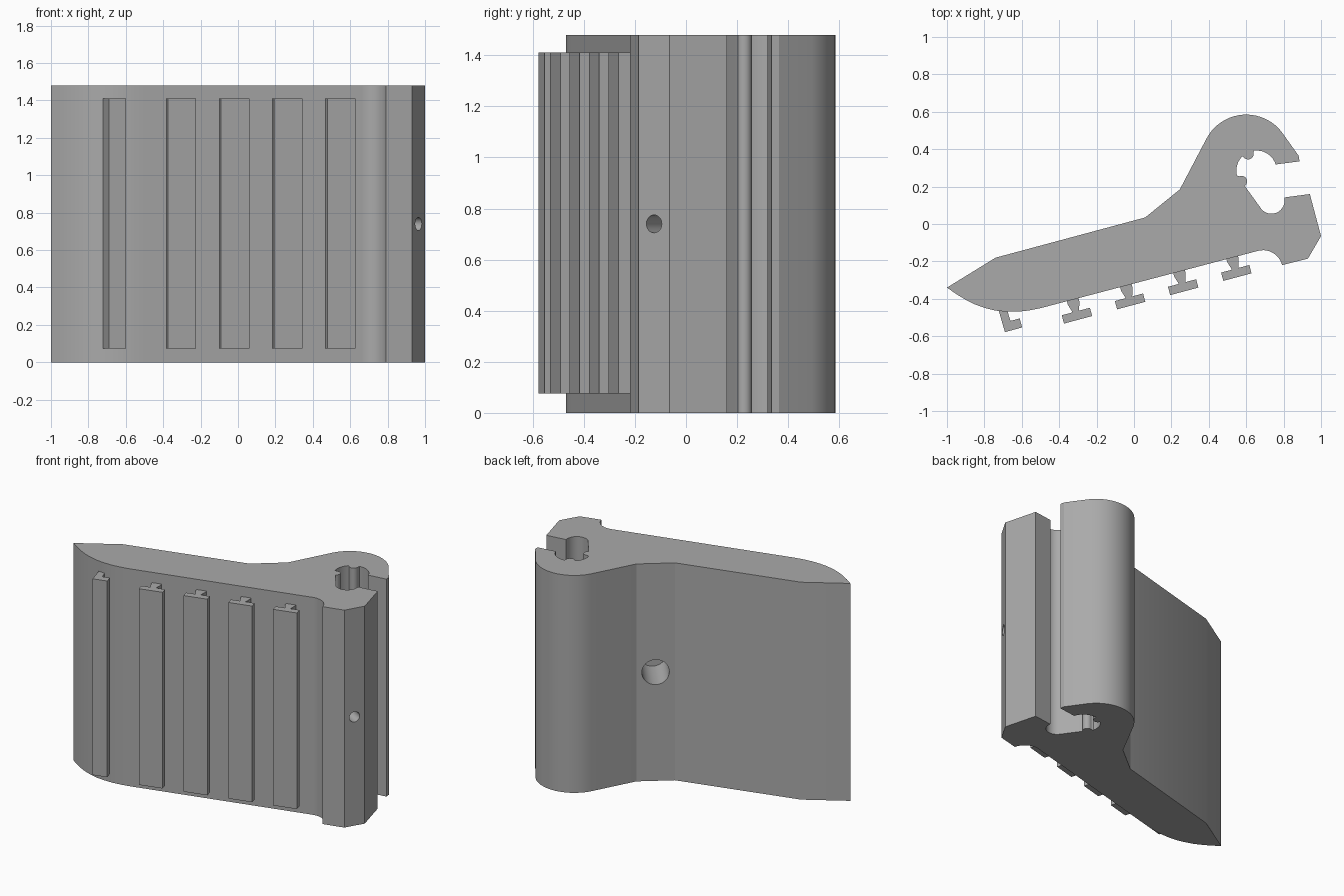
import bpy
import bmesh
from math import cos, sin, radians
from mathutils import Vector

cube = bpy.data.objects.get("Cube")
if cube:
    bpy.data.objects.remove(cube, do_unlink=True)

HEIGHT = 1.48
TILT = radians(15)

grey = bpy.data.materials.new("plain grey")
GREY = (0.4, 0.4, 0.4, 1)
grey.diffuse_color = GREY
grey.use_nodes = True
grey.node_tree.nodes["Principled BSDF"].inputs["Base Color"].default_value = GREY


def arc(cx, cy, r, start, end, n):
    angles = [radians(start + (end - start) * i / n) for i in range(n + 1)]
    return [(cx + r * cos(a), cy + r * sin(a)) for a in angles]


def extrude(name, outline, z0, z1):
    """Straight vertical extrusion of a counter-clockwise outline."""
    bm = bmesh.new()
    face = bm.faces.new([bm.verts.new((x, y, z0)) for x, y in outline])
    top = bmesh.ops.extrude_face_region(bm, geom=[face])["geom"]
    bmesh.ops.translate(bm, vec=(0, 0, z1 - z0),
                        verts=[v for v in top if isinstance(v, bmesh.types.BMVert)])
    bmesh.ops.recalc_face_normals(bm, faces=bm.faces)
    mesh = bpy.data.meshes.new(name)
    bm.to_mesh(mesh)
    bm.free()
    mesh.materials.append(grey)
    obj = bpy.data.objects.new(name, mesh)
    bpy.context.collection.objects.link(obj)
    return obj


def activate(obj):
    bpy.ops.object.select_all(action='DESELECT')
    obj.select_set(True)
    bpy.context.view_layer.objects.active = obj


def drill(obj, mouth, normal, radius, depth):
    """Blind round hole entering the surface against its normal."""
    axis = Vector(normal).normalized()
    over = 0.1
    centre = Vector(mouth) + axis * (over - depth) / 2
    bpy.ops.mesh.primitive_cylinder_add(
        vertices=32, radius=radius, depth=depth + over, location=centre,
        rotation=axis.to_track_quat('Z', 'Y').to_euler())
    cutter = bpy.context.object
    cutter.data.materials.append(grey)
    activate(obj)
    mod = obj.modifiers.new("hole", 'BOOLEAN')
    mod.operation = 'DIFFERENCE'
    mod.solver = 'EXACT'
    mod.object = cutter
    bpy.ops.object.modifier_apply(modifier=mod.name)
    bpy.data.objects.remove(cutter, do_unlink=True)


# Main body: curved nose, straight front, cove and angled end
outline = [(-1, -.34), (-.95, -.375), (-.9, -.405), (-.85, -.43), (-.8, -.448),
           (-.74, -.463), (-.68, -.469), (-.62, -.469), (-.56, -.462), (-.5, -.45)]
outline += arc(.69, -.245, .105, 105, 14, 10)
outline += [(.93, -.185), (1, -.065), (.94, .16), (.805, .142)]
# Clamp socket: lower pocket, two small ribs, round upper pocket
outline += arc(.735, .125, .07, 0, -142, 12)
outline += arc(.575, .228, .03, -55, 115, 8)
outline += arc(.655, .285, .108, 194, 137, 6)
outline += arc(.61, .375, .03, 205, 375, 8)
outline += arc(.655, .285, .108, 97, 18, 8)
# Rounded back head and the slope down to the nose
outline += [(.885, .335), (.88, .365)]
outline += arc(.6, .345, .24, 38, 152, 20)
outline += [(.245, .185), (.06, .035), (-.74, -.18)]

body = extrude("clamp_body", outline, 0, HEIGHT)
drill(body, (.152, .11, HEIGHT / 2), (-.63, .78, 0), .085, .27)
drill(body, (.965, -.125, HEIGHT / 2), (.86, -.5, 0), .035, .2)
activate(body)
bpy.ops.object.shade_smooth_by_angle(angle=radians(22))

# T-shaped ribs along the sloping front
along = Vector((cos(TILT), sin(TILT)))
out = Vector((sin(TILT), -cos(TILT)))
half_t = [(.032, -.03), (.032, .02), (.018, .066), (.078, .066), (.078, .112)]
section = [(-u, d) for u, d in half_t] + [(u, d) for u, d in reversed(half_t)]
for i in range(4):
    x = -.328 + .284 * i
    base = Vector((x, -.142 + .268 * (x - .65)))
    points = [base + along * u + out * d for u, d in section]
    extrude(f"front_rib_{i + 1}", points, .075, 1.41)

# L-shaped rib near the nose
extrude("nose_rib", [(-.73, -.44), (-.69, -.578), (-.598, -.553), (-.611, -.505),
                     (-.66, -.518), (-.685, -.44)], .075, 1.41)
